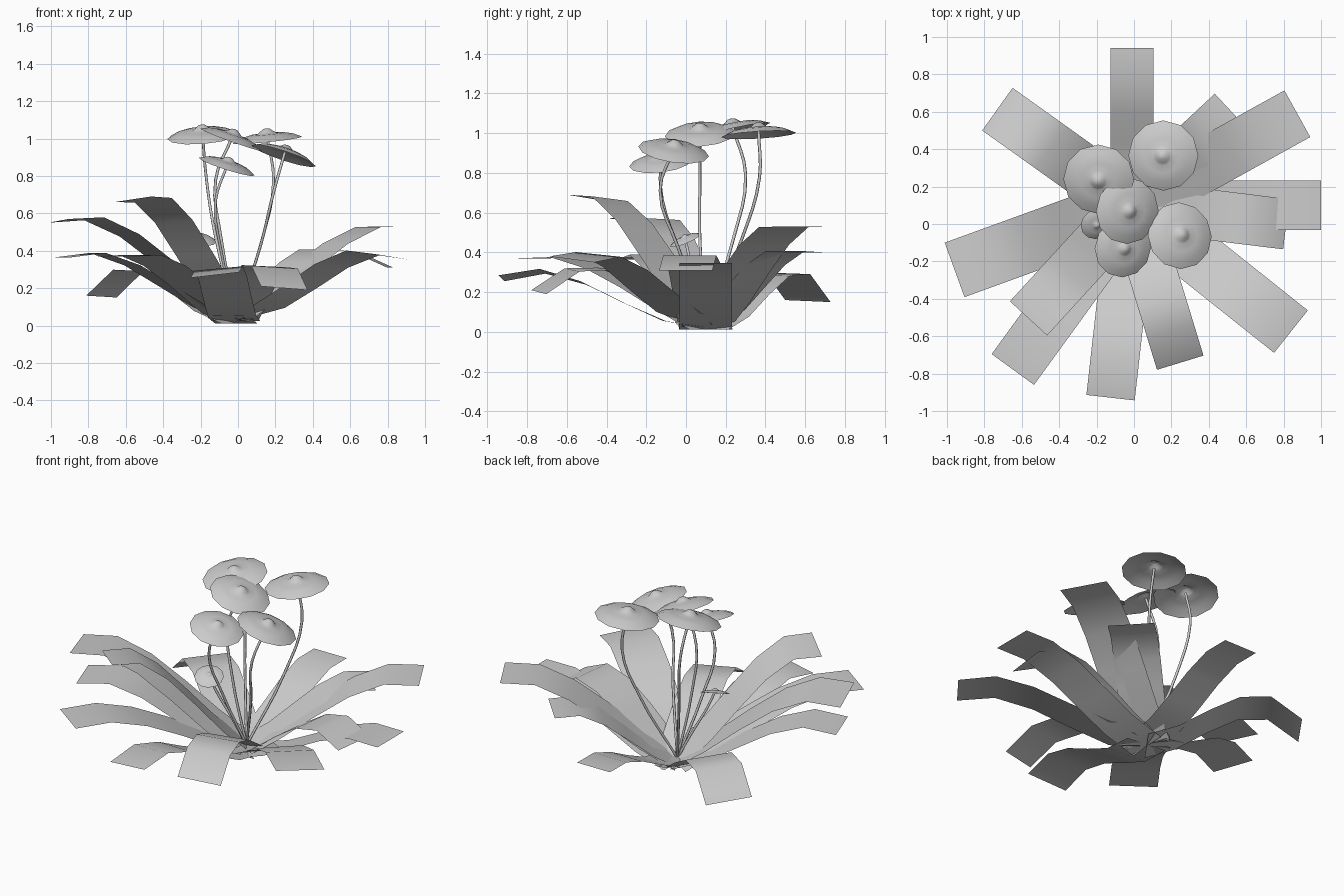
import bpy, bmesh, math
from mathutils import Vector

if "Cube" in bpy.data.objects:
    bpy.data.objects.remove(bpy.data.objects["Cube"])

ROOT = Vector((-0.01, 0.10, 0))   # where every leaf and stem starts


def link_mesh(name, bm):
    me = bpy.data.meshes.new(name)
    bm.to_mesh(me)
    bm.free()
    for p in me.polygons:
        p.use_smooth = True
    bpy.context.collection.objects.link(bpy.data.objects.new(name, me))


def cubic(t, knots, heights):
    """Smooth curve through four heights."""
    total = 0
    for i, h in enumerate(heights):
        for j, k in enumerate(knots):
            if i != j:
                h *= (t - k) / (knots[i] - k)
        total += h
    return total


# a leaf is a flat strip arching outward from the root, rolled towards its tip
def leaf(name, angle, width, reach, roll, base, mid, shoulder, tip, rows=6):
    a = math.radians(angle)
    out = Vector((math.cos(a), math.sin(a), 0))
    side = Vector((-out.y, out.x, 0)) * width / 2
    bm = bmesh.new()
    prev = None
    for k in range(rows):
        t = k / (rows - 1)
        z = cubic(t, (0, .4, .72, 1), (base, mid, shoulder, tip))
        c = ROOT + out * (reach * t) + Vector((0, 0, z))
        s = side + Vector((0, 0, roll * t))
        row = (bm.verts.new(c - s), bm.verts.new(c + s))
        if prev:
            bm.faces.new((prev[0], row[0], row[1], prev[1]))
        prev = row
    link_mesh(name, bm)


# angle, width, reach, roll, then height at mid, shoulder and tip
LEAVES = [
    (0, .265, 1.01, 0, .175, .325, .345),
    (29, .285, 1.01, 0, .30, .50, .53),
    (43, .27, .73, 0, .225, .385, .40),
    (90, .23, .84, 0, .155, .28, .30),
    (144.5, .28, .885, .005, .19, .305, .155),
    (199.5, .26, .98, 0, .21, .37, .365),
    (200, .31, 1.01, .01, .335, .545, .56),
    (227.5, .27, .82, .015, .38, .635, .675),
    (234, .28, 1.085, 0, .225, .36, .37),
    (263.6, .26, 1.035, .015, .145, .29, .27),
    (287, .26, .88, -.01, .25, .325, .20),
    (321.5, .29, 1.085, -.015, .205, .37, .365),
    (353, .27, .83, 0, .24, .38, .31),
]
for i, (ang, w, reach, roll, *heights) in enumerate(LEAVES):
    leaf(f"leaf_{i + 1}", ang, w, reach, roll, .012 + .012 * (i % 4), *heights)

# flower head: shallow lathed cap with a raised centre
CAP = [(1, -.10), (.75, .02), (.5, .08), (.28, .09), (.2, .14), (.1, .22)]


def flower(name, centre, normal, radius, sides=12):
    rot = Vector((0, 0, 1)).rotation_difference(normal)
    bm = bmesh.new()

    def vert(r, h, k):
        a = math.tau * k / sides
        p = Vector((r * math.cos(a), r * math.sin(a), h)) * radius
        return bm.verts.new(centre + rot @ p)

    rings = [[vert(r, h, k) for k in range(sides)] for r, h in CAP]
    for a, b in zip(rings, rings[1:]):
        for k in range(sides):
            n = (k + 1) % sides
            bm.faces.new((a[k], a[n], b[n], b[k]))
    tip = vert(0, .24, 0)
    for k in range(sides):
        bm.faces.new((rings[-1][k], rings[-1][(k + 1) % sides], tip))
    link_mesh(name, bm)


# stem: thin tube swept along a bent path
def stem(name, pts, radius=.008):
    cu = bpy.data.curves.new(name, 'CURVE')
    cu.dimensions = '3D'
    cu.bevel_depth = radius
    cu.bevel_resolution = 1
    cu.resolution_u = 4
    sp = cu.splines.new('BEZIER')
    sp.bezier_points.add(len(pts) - 1)
    for b, p in zip(sp.bezier_points, pts):
        b.co = p
        b.handle_left_type = b.handle_right_type = 'AUTO'
    bpy.context.collection.objects.link(bpy.data.objects.new(name, cu))


# centre, lean in x and y, radius, stem bends at 46% and 77% of the height
FLOWERS = [
    ((-.19, .235, 1.03), (-.08, -.22), .19, (-.12, .24), (-.17, .30)),
    ((.155, .365, 1.01), (-.10, -.06), .188, (.13, .28), (.19, .37)),
    ((.25, -.06, .925), (.33, .15), .18, (.12, -.04), (.19, -.13)),
    ((-.03, .07, 1.01), (.36, -.06), .178, (-.09, .07), (-.12, .07)),
    ((-.055, -.13, .865), (.32, -.12), .158, (-.09, -.03), (-.12, -.12)),
    ((-.20, -.005, .47), (.22, -.42), .085, (-.09, .06), (-.16, .02)),
]
for i, (c, lean, r, low, high) in enumerate(FLOWERS):
    top = Vector(c)
    flower(f"flower_head_{i + 1}", top, Vector((*lean, 1)), r)
    stem(f"flower_stem_{i + 1}", [ROOT + Vector((0, 0, .04)),
                                  Vector((*low, top.z * .46)),
                                  Vector((*high, top.z * .77)), top])
